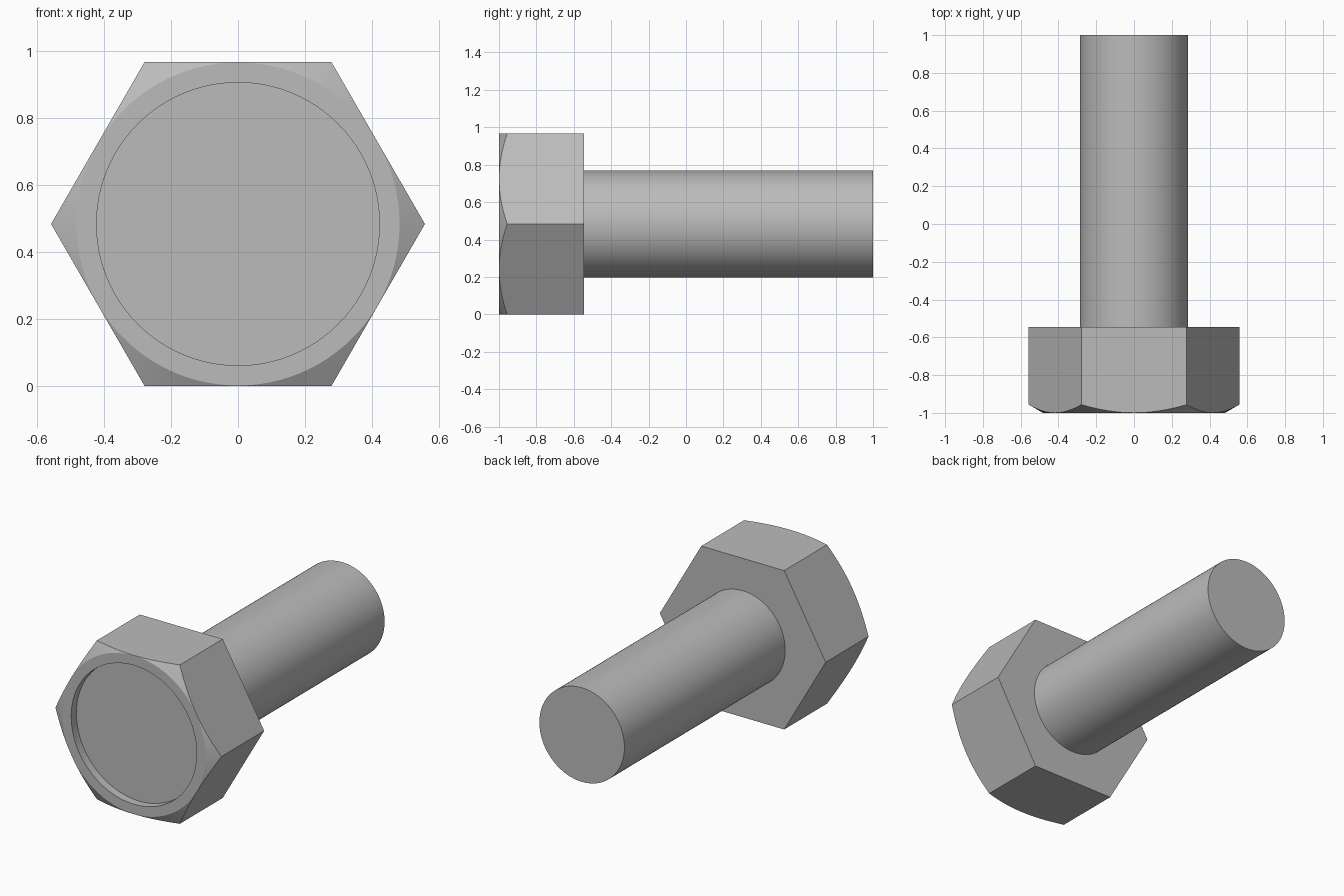
import bpy, bmesh, math
from mathutils import Matrix, Vector

default = bpy.data.objects.get("Cube")
if default:
    bpy.data.objects.remove(default, do_unlink=True)

AXIS_Z = 0.483       # height of the bolt axis
APOTHEM = 0.483      # half the distance across the flats
FRONT, SHOULDER, END = -1.0, -0.545, 1.0
SEGMENTS = 96

steel = bpy.data.materials.new("grey steel")
steel.use_nodes = True
grey = (0.5, 0.5, 0.5, 1)
steel.diffuse_color = grey
steel.node_tree.nodes["Principled BSDF"].inputs["Base Color"].default_value = grey


def add_object(name, bm):
    bmesh.ops.recalc_face_normals(bm, faces=bm.faces)
    mesh = bpy.data.meshes.new(name)
    bm.to_mesh(mesh)
    bm.free()
    obj = bpy.data.objects.new(name, mesh)
    mesh.materials.append(steel)
    bpy.context.collection.objects.link(obj)
    return obj


def prism(name, sides, radius, y0, y1):
    """Prism along y; first corner points to +x."""
    bm = bmesh.new()
    place = Matrix.Translation((0, (y0 + y1) / 2, AXIS_Z)) @ Matrix.Rotation(math.pi / 2, 4, 'X')
    bmesh.ops.create_cone(bm, cap_ends=True, segments=sides, radius1=radius,
                          radius2=radius, depth=y1 - y0)
    turn = math.atan2(bm.verts[:][0].co.y, bm.verts[:][0].co.x)
    bm.transform(place @ Matrix.Rotation(-turn, 4, 'Z'))
    return add_object(name, bm)


def lathe(name, profile):
    """Spin (radius, y) points around the bolt axis."""
    bm = bmesh.new()
    verts = [bm.verts.new((r, y, AXIS_Z)) for r, y in profile]
    edges = [bm.edges.new(pair) for pair in zip(verts, verts[1:])]
    bmesh.ops.spin(bm, geom=verts + edges, cent=(0, 0, AXIS_Z), axis=(0, 1, 0),
                   angle=math.tau, steps=SEGMENTS)
    bmesh.ops.remove_doubles(bm, verts=bm.verts, dist=0.0001)
    return add_object(name, bm)


def smooth(obj, degrees):
    bpy.ops.object.select_all(action='DESELECT')
    obj.select_set(True)
    bpy.context.view_layer.objects.active = obj
    bpy.ops.object.shade_smooth_by_angle(angle=math.radians(degrees))


# Hex head, trimmed by a turned shape with a chamfer and a shallow round recess
head = prism("hex_head", 6, APOTHEM / math.cos(math.pi / 6), FRONT - 0.1, SHOULDER)
recess_r, recess_y = 0.422, FRONT + 0.05
slope = math.tan(math.radians(30))
turned = lathe("chamfer_cutter", [
    (0, recess_y), (recess_r, recess_y), (recess_r, FRONT), (APOTHEM - 0.001, FRONT),
    (APOTHEM + 0.3, FRONT + 0.3 * slope), (APOTHEM + 0.3, 0), (0, 0)])
trim = head.modifiers.new("chamfer", 'BOOLEAN')
trim.operation = 'INTERSECT'
trim.solver = 'EXACT'
trim.object = turned
bpy.context.view_layer.objects.active = head
bpy.ops.object.modifier_apply(modifier=trim.name)
bpy.data.objects.remove(turned, do_unlink=True)
smooth(head, 20)

# Plain round shank
shank = prism("shank", SEGMENTS, 0.286, SHOULDER - 0.02, END)
smooth(shank, 30)
